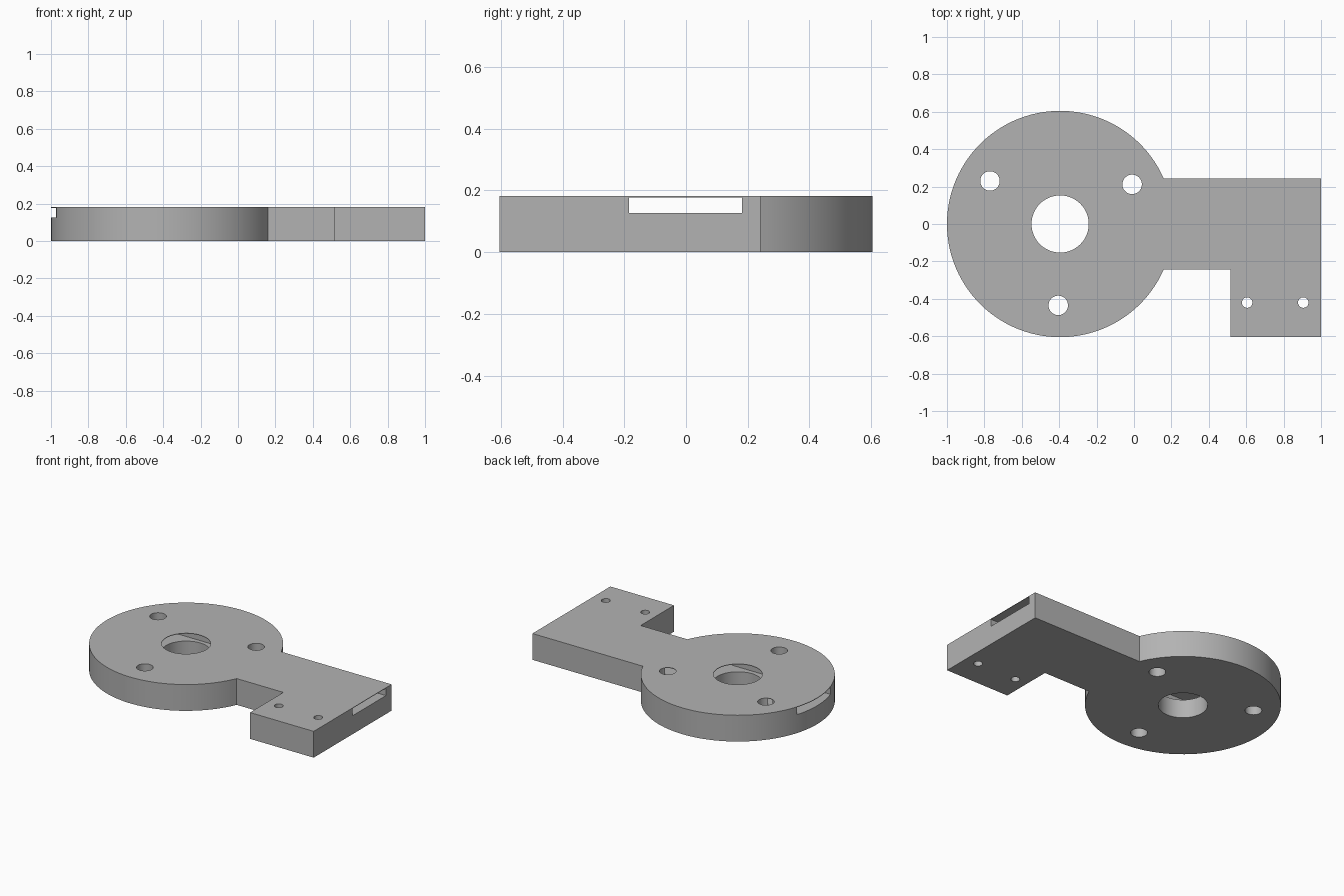
import bpy, bmesh, math

if "Cube" in bpy.data.objects:
    bpy.data.objects.remove(bpy.data.objects["Cube"], do_unlink=True)

THICK = 0.181
CX, R, ARM = -0.395, 0.605, 0.242

grey = bpy.data.materials.new("plain grey")
grey.use_nodes = True
colour = (0.45, 0.45, 0.45, 1)
grey.diffuse_color = colour
grey.node_tree.nodes["Principled BSDF"].inputs["Base Color"].default_value = colour


def prism(name, outline, z0, z1):
    """Extrude a flat outline from z0 up to z1."""
    bm = bmesh.new()
    face = bm.faces.new([bm.verts.new((x, y, z0)) for x, y in outline])
    ext = bmesh.ops.extrude_face_region(bm, geom=[face])
    tops = [v for v in ext["geom"] if isinstance(v, bmesh.types.BMVert)]
    bmesh.ops.translate(bm, verts=tops, vec=(0, 0, z1 - z0))
    bmesh.ops.recalc_face_normals(bm, faces=bm.faces)
    mesh = bpy.data.meshes.new(name)
    bm.to_mesh(mesh)
    bm.free()
    mesh.materials.append(grey)
    obj = bpy.data.objects.new(name, mesh)
    bpy.context.collection.objects.link(obj)
    return obj


def arc(x, y, r, start, end, steps):
    return [(x + r * math.cos(start + (end - start) * i / steps),
             y + r * math.sin(start + (end - start) * i / steps))
            for i in range(steps + 1)]


# Plate: round flange joined to an L-shaped arm
a = math.asin(ARM / R)
outline = arc(CX, 0, R, a, 2 * math.pi - a, 96)
outline += [(0.515, -ARM), (0.515, -R), (1, -R), (1, ARM)]
plate = prism("bracket_plate", outline, 0, THICK)

# Cutters: centre bore, flange bolt holes, arm screw holes
holes = [("centre_bore", CX, 0, 0.153),
         ("bolt_hole_left", -0.77, 0.23, 0.052),
         ("bolt_hole_right", -0.01, 0.212, 0.052),
         ("bolt_hole_front", -0.405, -0.435, 0.052),
         ("screw_hole_inner", 0.605, -0.42, 0.028),
         ("screw_hole_outer", 0.905, -0.42, 0.028)]
cutters = [prism(n + "_cutter", arc(x, y, r, 0, 2 * math.pi, 48)[:-1], -0.1, 0.3)
           for n, x, y, r in holes]

# Cutter: flat channel running the full length under the top skin
cutters.append(prism("channel_cutter",
                     [(-1.1, -0.184), (1.1, -0.184), (1.1, 0.181), (-1.1, 0.181)],
                     0.127, 0.1775))

bpy.ops.object.select_all(action="DESELECT")
bpy.context.view_layer.objects.active = plate
plate.select_set(True)
for c in cutters:
    mod = plate.modifiers.new(c.name, "BOOLEAN")
    mod.operation, mod.solver, mod.object = "DIFFERENCE", "EXACT", c
    bpy.ops.object.modifier_apply(modifier=mod.name)
for c in cutters:
    bpy.data.objects.remove(c, do_unlink=True)

bpy.ops.object.shade_smooth_by_angle(angle=math.radians(30))
